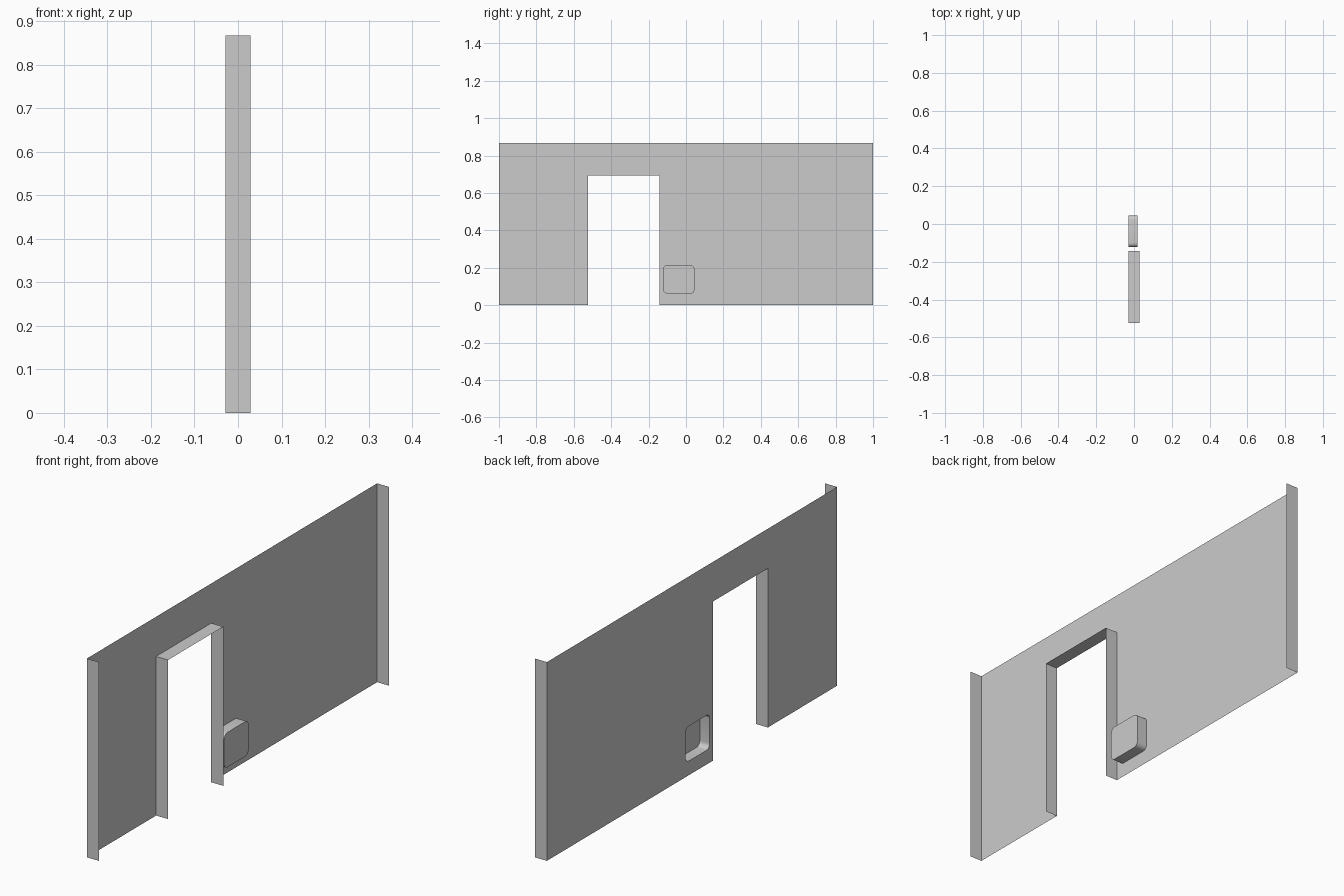
import bpy, bmesh
from math import sin, cos, pi

cube = bpy.data.objects.get("Cube")
if cube:
    bpy.data.objects.remove(cube, do_unlink=True)

BACK, FRONT, POCKET = -0.029, 0.029, 0.019   # sheet plane, return depth, pocket depth
HEIGHT = 0.867
DOOR_A, DOOR_B, DOOR_TOP = -0.523, -0.143, 0.694

grey = bpy.data.materials.new("plain_grey")
grey.use_nodes = True
grey.diffuse_color = (0.6, 0.6, 0.6, 1)
grey.node_tree.nodes["Principled BSDF"].inputs["Base Color"].default_value = (0.6, 0.6, 0.6, 1)


def finish(name, bm, smooth=False):
    mesh = bpy.data.meshes.new(name)
    bm.to_mesh(mesh)
    bm.free()
    mesh.materials.append(grey)
    obj = bpy.data.objects.new(name, mesh)
    bpy.context.collection.objects.link(obj)
    if smooth:
        bpy.ops.object.select_all(action='DESELECT')
        obj.select_set(True)
        bpy.context.view_layer.objects.active = obj
        bpy.ops.object.shade_smooth_by_angle(angle=pi / 6)
    return obj


def loop_edges(bm, points, x):
    verts = [bm.verts.new((x, y, z)) for y, z in points]
    return [bm.edges.new((a, b)) for a, b in zip(verts, verts[1:] + verts[:1])]


def strip(bm, points, x0, x1, closed=False):
    """Sheet swept along x from a path in the y-z plane."""
    rows = [[bm.verts.new((x, y, z)) for y, z in points] for x in (x0, x1)]
    n = len(points)
    for i in range(n if closed else n - 1):
        j = (i + 1) % n
        bm.faces.new((rows[0][i], rows[0][j], rows[1][j], rows[1][i]))
    return rows


def rounded_rect(y0, y1, z0, z1, r, steps=6):
    corners = [(y1 - r, z1 - r), (y0 + r, z1 - r), (y0 + r, z0 + r), (y1 - r, z0 + r)]
    return [(cy + r * cos((k + s / steps) * pi / 2), cz + r * sin((k + s / steps) * pi / 2))
            for k, (cy, cz) in enumerate(corners) for s in range(steps + 1)]


door = [(DOOR_A, 0), (DOOR_A, DOOR_TOP), (DOOR_B, DOOR_TOP), (DOOR_B, 0)]
recess = rounded_rect(-0.122, 0.045, 0.062, 0.214, 0.022)

# Wall sheet with doorway and recess opening
bm = bmesh.new()
outline = [(-1, 0)] + door + [(1, 0), (1, HEIGHT), (-1, HEIGHT)]
edges = loop_edges(bm, outline, BACK) + loop_edges(bm, recess, BACK)
bmesh.ops.triangle_fill(bm, use_beauty=True, edges=edges, normal=(-1, 0, 0))
bmesh.ops.dissolve_limit(bm, angle_limit=0.01, verts=bm.verts, edges=bm.edges)
finish("wall_panel", bm)

# Returns at both ends
for name, y in (("front_end_return", -1), ("back_end_return", 1)):
    bm = bmesh.new()
    strip(bm, [(y, 0), (y, HEIGHT)], BACK, FRONT)
    finish(name, bm)

# Doorway lining
bm = bmesh.new()
strip(bm, door, BACK, FRONT)
finish("doorway_lining", bm)

# Closed pocket behind the recess opening
bm = bmesh.new()
rows = strip(bm, recess, BACK, POCKET, closed=True)
bm.faces.new(rows[1])
finish("recess_pocket", bm, smooth=True)
